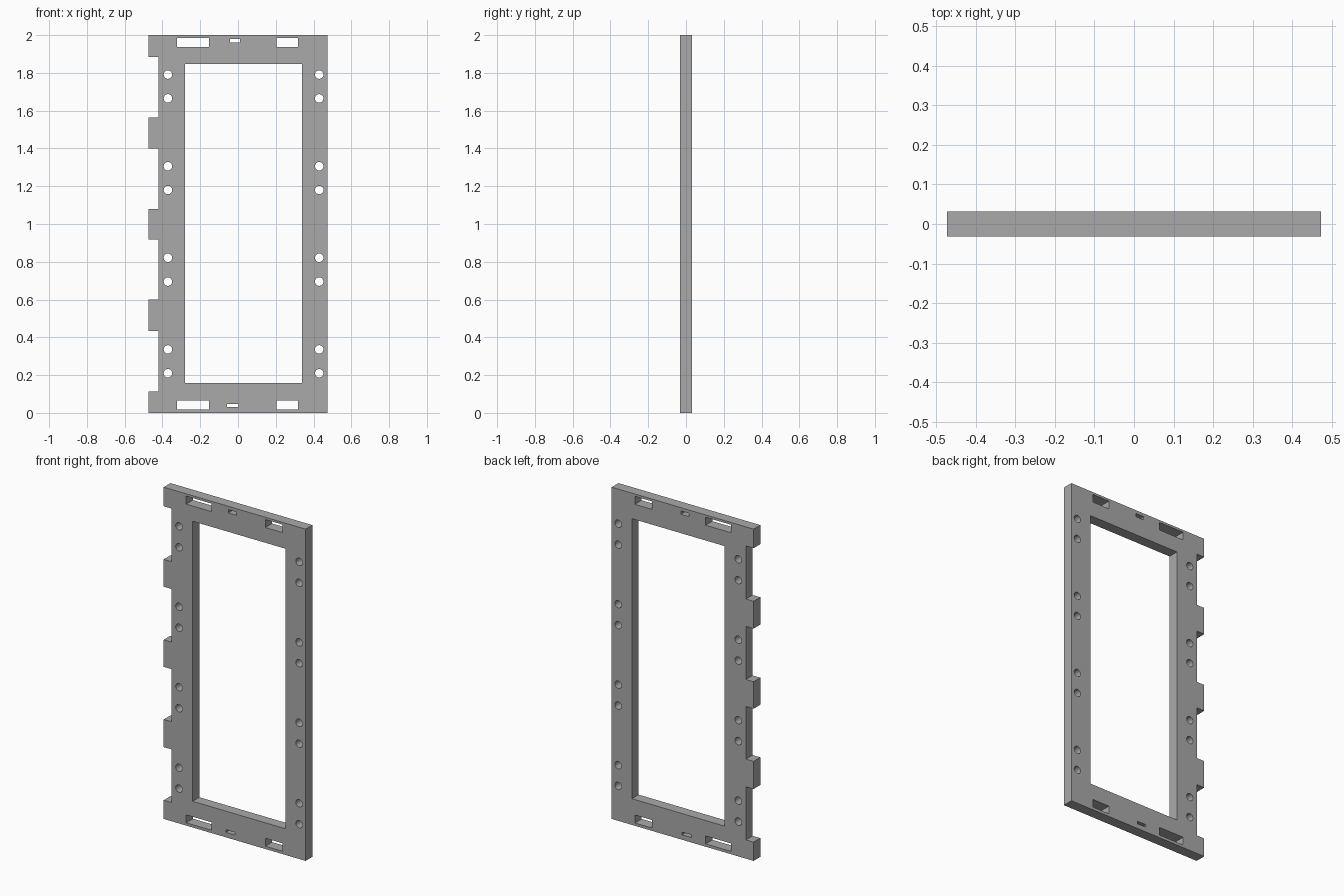
import bpy, bmesh
from math import cos, sin, pi, radians

cube = bpy.data.objects.get("Cube")
if cube:
    bpy.data.objects.remove(cube, do_unlink=True)

HALF_W, HEIGHT, HALF_T = 0.473, 2.0, 0.032

grey = bpy.data.materials.new("plain grey")
grey.use_nodes = True
colour = (0.4, 0.4, 0.4, 1)
grey.diffuse_color = colour
grey.node_tree.nodes["Principled BSDF"].inputs["Base Color"].default_value = colour

curve = bpy.data.curves.new("frame_profile", "CURVE")
curve.dimensions = "2D"
curve.fill_mode = "BOTH"
curve.extrude = HALF_T


def loop(points):
    s = curve.splines.new("POLY")
    s.points.add(len(points) - 1)
    for p, (x, z) in zip(s.points, points):
        p.co = (x, z, 0, 1)
    s.use_cyclic_u = True


def rect(x0, x1, z0, z1):
    loop([(x0, z0), (x1, z0), (x1, z1), (x0, z1)])


def hole(x, z, r=0.0225, n=24):
    loop([(x + r * cos(2 * pi * i / n), z + r * sin(2 * pi * i / n)) for i in range(n)])


# outer edge with four notches between the side tabs
outline = [(-HALF_W, 0), (HALF_W, 0), (HALF_W, HEIGHT), (-HALF_W, HEIGHT)]
for z0, z1 in [(1.565, 1.885), (1.08, 1.4), (0.6, 0.917), (0.113, 0.433)]:
    outline += [(-HALF_W, z1), (-0.422, z1), (-0.422, z0), (-HALF_W, z0)]
loop(outline)

# large central opening
rect(-0.28, 0.338, 0.158, 1.846)

# wide slots in the top and bottom rails
for z0, z1 in [(0.017, 0.065), (1.938, 1.986)]:
    rect(-0.323, -0.153, z0, z1)
    rect(0.205, 0.318, z0, z1)

# small key slots
rect(-0.058, 0.003, 0.03, 0.046)
rect(-0.042, 0.011, 1.96, 1.98)

# pairs of round holes down both stiles
for x in (-0.371, 0.43):
    for k in range(4):
        z = 0.21 + k * 0.485
        hole(x, z)
        hole(x, z + 0.126)

# turn the profile into a solid panel and stand it up
helper = bpy.data.objects.new("profile_helper", curve)
bpy.context.collection.objects.link(helper)
bpy.context.view_layer.update()
mesh = bpy.data.meshes.new_from_object(helper.evaluated_get(bpy.context.evaluated_depsgraph_get()))
bpy.data.objects.remove(helper, do_unlink=True)

bm = bmesh.new()
bm.from_mesh(mesh)
bmesh.ops.remove_doubles(bm, verts=bm.verts, dist=0.0001)
for v in bm.verts:
    x, z, depth = v.co
    v.co = (x, -depth, z)
bmesh.ops.recalc_face_normals(bm, faces=bm.faces)
bm.to_mesh(mesh)
bm.free()

mesh.materials.clear()
mesh.materials.append(grey)
frame = bpy.data.objects.new("panel_frame", mesh)
bpy.context.collection.objects.link(frame)
bpy.context.view_layer.objects.active = frame
frame.select_set(True)
bpy.ops.object.shade_smooth_by_angle(angle=radians(30))
